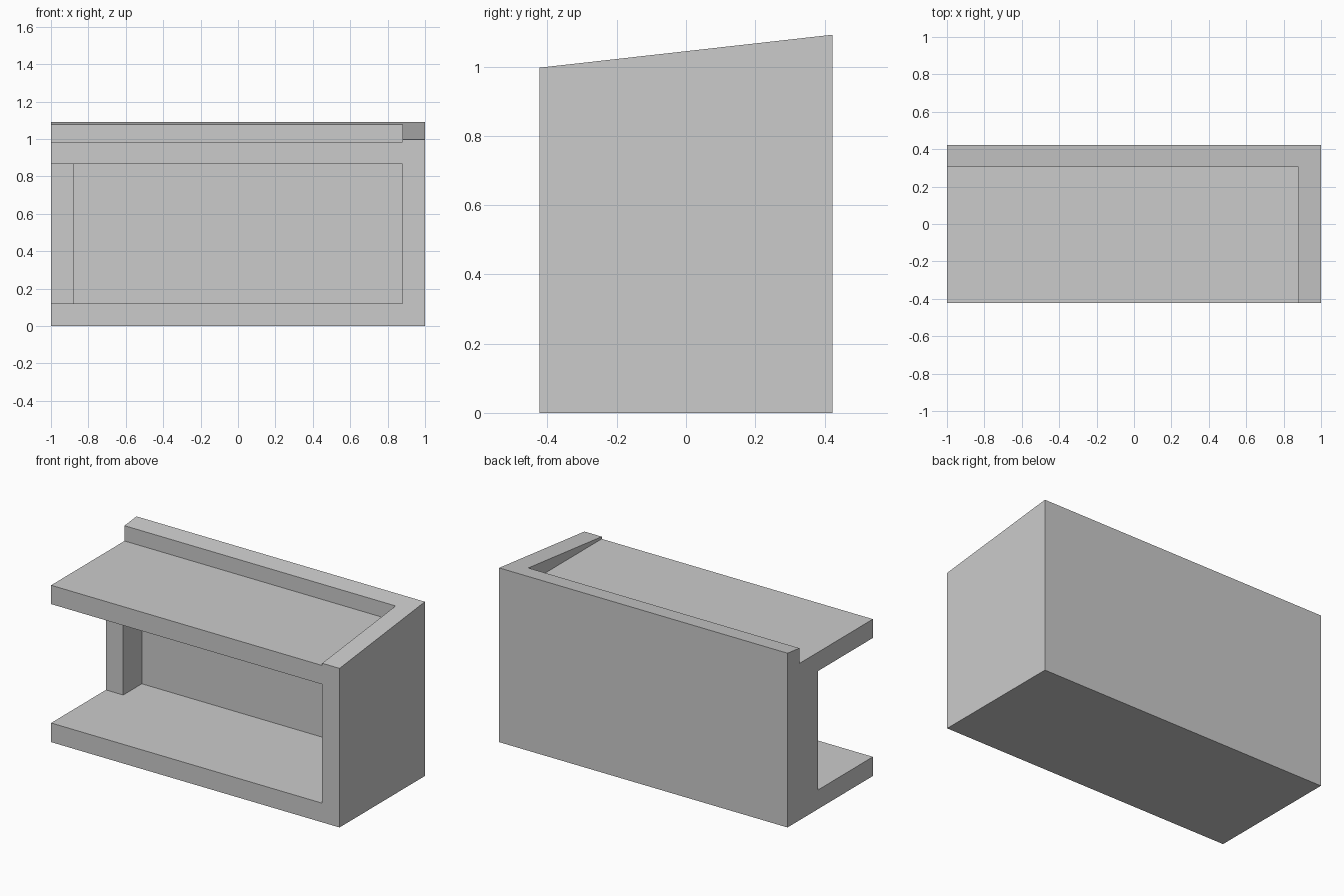
import bpy
import bmesh
from mathutils import Vector

cube = bpy.data.objects.get("Cube")
if cube:
    bpy.data.objects.remove(cube, do_unlink=True)

HALF_X, HALF_Y = 1.0, 0.4225
FRONT_H, BACK_H = 0.997, 1.092
WALL = 0.12                  # thickness of walls and floor
INNER_X = HALF_X - WALL
INNER_Y = HALF_Y - WALL + 0.002
ROOF_LOW, ROOF_TOP = 0.865, 0.983
POST_Y = 0.12                # front of the corner post
OUT = 0.2                    # how far cutters stick out

grey = bpy.data.materials.new("light grey")
grey.use_nodes = True
colour = (0.6, 0.6, 0.6, 1.0)
grey.diffuse_color = colour
grey.node_tree.nodes["Principled BSDF"].inputs["Base Color"].default_value = colour


def prism(name, points, offset):
    """Extrude a closed flat outline along an offset."""
    bm = bmesh.new()
    face = bm.faces.new([bm.verts.new(p) for p in points])
    top = bmesh.ops.extrude_face_region(bm, geom=[face])["geom"]
    bmesh.ops.translate(bm, vec=Vector(offset),
                        verts=[v for v in top if isinstance(v, bmesh.types.BMVert)])
    bmesh.ops.recalc_face_normals(bm, faces=bm.faces)
    mesh = bpy.data.meshes.new(name)
    bm.to_mesh(mesh)
    bm.free()
    mesh.materials.append(grey)
    obj = bpy.data.objects.new(name, mesh)
    bpy.context.collection.objects.link(obj)
    return obj


def cut(target, cutter):
    """Subtract a cutter, apply it and remove the cutter."""
    cutter.hide_render = True
    mod = target.modifiers.new("cut", 'BOOLEAN')
    mod.operation = 'DIFFERENCE'
    mod.solver = 'EXACT'
    mod.object = cutter
    bpy.context.view_layer.objects.active = target
    bpy.ops.object.modifier_apply(modifier=mod.name)
    bpy.data.objects.remove(cutter, do_unlink=True)


# Solid block with a top that rises to the back
side = [(-HALF_Y, 0), (HALF_Y, 0), (HALF_Y, BACK_H), (-HALF_Y, FRONT_H)]
shell = prism("building_shell", [(-HALF_X, y, z) for y, z in side], (2 * HALF_X, 0, 0))

# Room open to the front and one end, leaving a corner post at the back
left, front = -HALF_X - OUT, -HALF_Y - OUT
room = [(left, front), (INNER_X, front), (INNER_X, INNER_Y),
        (-INNER_X, INNER_Y), (-INNER_X, POST_Y), (left, POST_Y)]
cut(shell, prism("room_cutter", [(x, y, WALL) for x, y in room],
                 (0, 0, ROOF_LOW - WALL)))

# Flat roof sunk behind the sloped parapets
roof = [(left, front), (INNER_X, front), (INNER_X, INNER_Y), (left, INNER_Y)]
cut(shell, prism("roof_cutter", [(x, y, ROOF_TOP) for x, y in roof],
                 (0, 0, BACK_H + OUT - ROOF_TOP)))
